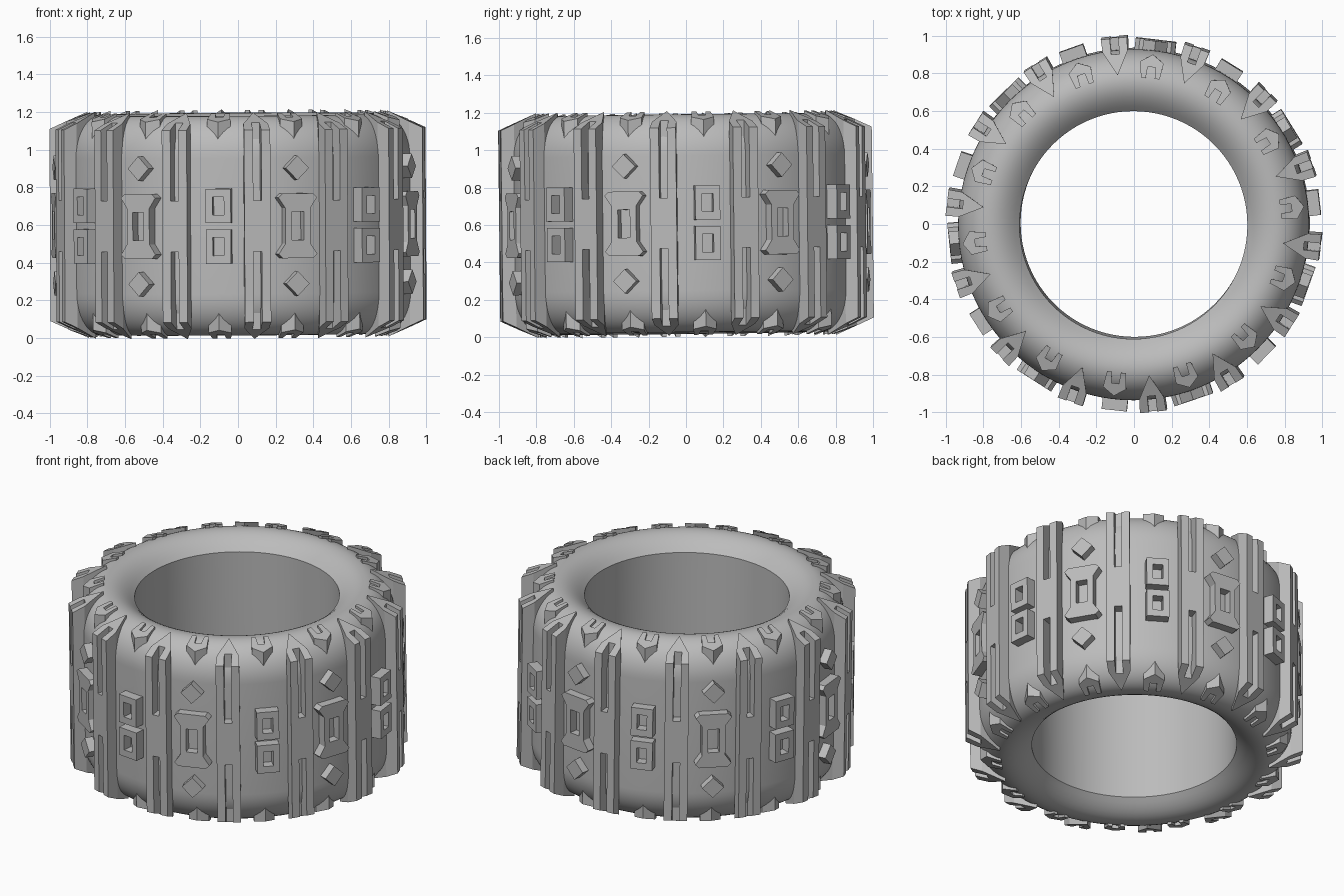
import bpy, bmesh, math
from mathutils import Matrix, Vector

cube = bpy.data.objects.get("Cube")
if cube:
    bpy.data.objects.remove(cube, do_unlink=True)

GREY = (0.5, 0.5, 0.5, 1.0)
rubber = bpy.data.materials.new("grey_rubber")
rubber.use_nodes = True
rubber.diffuse_color = GREY
rubber.node_tree.nodes["Principled BSDF"].inputs["Base Color"].default_value = GREY

# The whole tyre leans very slightly
LEAN = (Matrix.Translation((0, 0, 0.605)) @ Matrix.Rotation(0.0115, 4, 'X')
        @ Matrix.Rotation(-0.006, 4, 'Y'))
COUNT = 14
STEP = 360 / COUNT


def finish(bm, name):
    bmesh.ops.recalc_face_normals(bm, faces=bm.faces)
    mesh = bpy.data.meshes.new(name)
    bm.to_mesh(mesh)
    bm.free()
    mesh.materials.append(rubber)
    return mesh


def put(mesh, name, degrees):
    ob = bpy.data.objects.new(name, mesh)
    bpy.context.collection.objects.link(ob)
    ob.matrix_world = LEAN @ Matrix.Rotation(math.radians(degrees), 4, 'Z')
    return ob


def ring_of(mesh, name, start, count):
    for i in range(count):
        put(mesh, f"{name}_{i + 1}", start + i * 360 / count)


def prism(bm, loops, near, far):
    """Solid between two mapped copies of a 2D outline; extra loops are holes."""
    caps = [[], []]
    for loop in loops:
        rows = [[bm.verts.new(f(u, v)) for u, v in loop] for f in (near, far)]
        for i in range(len(loop)):
            j = (i + 1) % len(loop)
            bm.faces.new((rows[0][i], rows[0][j], rows[1][j], rows[1][i]))
            for cap, row in zip(caps, rows):
                cap.append(bm.edges.get((row[i], row[j])))
    for cap in caps:
        bmesh.ops.triangle_fill(bm, edges=cap, use_beauty=True)


def lug(bm, loops, radius, flare=0.0):
    """Block standing out of the tread, outline in (sideways, height)."""
    prism(bm, loops,
          lambda u, v: Vector((u, -0.88, v)),
          lambda u, v: Vector((u, -radius, v)))


def upright(bm, outline, low, high):
    """Block standing along the axle, outline in (sideways, radius)."""
    prism(bm, [outline],
          lambda u, r: Vector((u, -r, low(r))),
          lambda u, r: Vector((u, -r, high(r))))


def rect(cx, cz, w, h):
    return [(cx - w, cz - h), (cx + w, cz - h), (cx + w, cz + h), (cx - w, cz + h)]


def mirrored(half):
    """Close a symmetric outline from its right half, listed end to end."""
    return half + [(-u, v) for u, v in reversed(half) if u > 0]


# Tyre carcass: lathe a rounded section with an open hub
half = [(0.605, 0.0)]
for i in range(7):
    r = 0.605 + 0.155 * i / 6
    half.append((r, 0.583 - 0.083 * ((0.76 - r) / 0.155) ** 2))
for i in range(1, 13):
    a = math.pi / 2 * (1 - i / 12)
    half.append((0.76 + 0.172 * math.cos(a), 0.36 + 0.223 * math.sin(a)))
section = half + [(r, -z) for r, z in reversed(half[1:])]
bm = bmesh.new()
verts = [bm.verts.new((r, 0, z)) for r, z in section]
edges = [bm.edges.new((verts[i], verts[(i + 1) % len(verts)])) for i in range(len(verts))]
bmesh.ops.spin(bm, geom=verts + edges, cent=(0, 0, 0), axis=(0, 0, 1),
               angle=math.tau, steps=96)
bmesh.ops.remove_doubles(bm, verts=bm.verts, dist=0.0005)
mesh = finish(bm, "tyre_body")
mesh.shade_smooth()
mesh.set_sharp_from_angle(angle=math.radians(35))
put(mesh, "tyre_body", 0)


# Long cross bars: pointed at the shoulders, slotted towards both ends
def chamfer(r):
    return 0.51 + (0.997 - r) * 0.46


OUT, SLOT = 0.997, 0.135
solid = mirrored([(0, 0.80), (0.066, 0.925), (0.07, OUT)])
slotted = mirrored([(0, 0.80), (0.066, 0.925), (0.07, OUT), (0.022, OUT), (0.022, 0.912)])
bm = bmesh.new()
upright(bm, solid, lambda r: -SLOT, lambda r: SLOT)
for s in (1, -1):
    upright(bm, slotted, lambda r: s * SLOT, lambda r: s * chamfer(r))
ring_of(finish(bm, "cross_bar"), "cross_bar", 6.0, COUNT)

# Shoulder claws: small forked blocks on both sidewalls
fork = mirrored([(0, 0.912), (0.062, 0.87), (0.05, 0.785), (0.024, 0.785), (0.02, 0.845)])
bm = bmesh.new()
for s in (1, -1):
    upright(bm, fork, lambda r: s * 0.42, lambda r: s * (0.597 - 0.35 * (r - 0.785)))
ring_of(finish(bm, "shoulder_claw"), "shoulder_claw", 6.3 - STEP / 2, COUNT)

# Paired square blocks with window holes
bm = bmesh.new()
for s in (1, -1):
    lug(bm, [rect(0, s * 0.108, 0.067, 0.091), rect(0, s * 0.108, 0.03, 0.048)], 0.992)
ring_of(finish(bm, "square_pair"), "square_pair", 6.8 - STEP / 2, COUNT // 2)

# Hourglass blocks with a centre slot, and a diamond stud above and below
quarter = [(0.108, 0.15), (0.07, 0.095)]
right = [(0.085, 0.172)] + quarter
side = right + [(u, -v) for u, v in reversed(right)]
hourglass = side + [(-u, v) for u, v in reversed(side)]
bm = bmesh.new()
lug(bm, [hourglass, rect(0, 0, 0.034, 0.075)], 0.985)
for s in (1, -1):
    z = s * 0.307
    lug(bm, [[(0.065, z), (0, z + 0.065), (-0.065, z), (0, z - 0.065)]], 0.982)
ring_of(finish(bm, "hourglass_and_studs"), "hourglass_and_studs",
        6.0 + STEP / 2, COUNT // 2)
